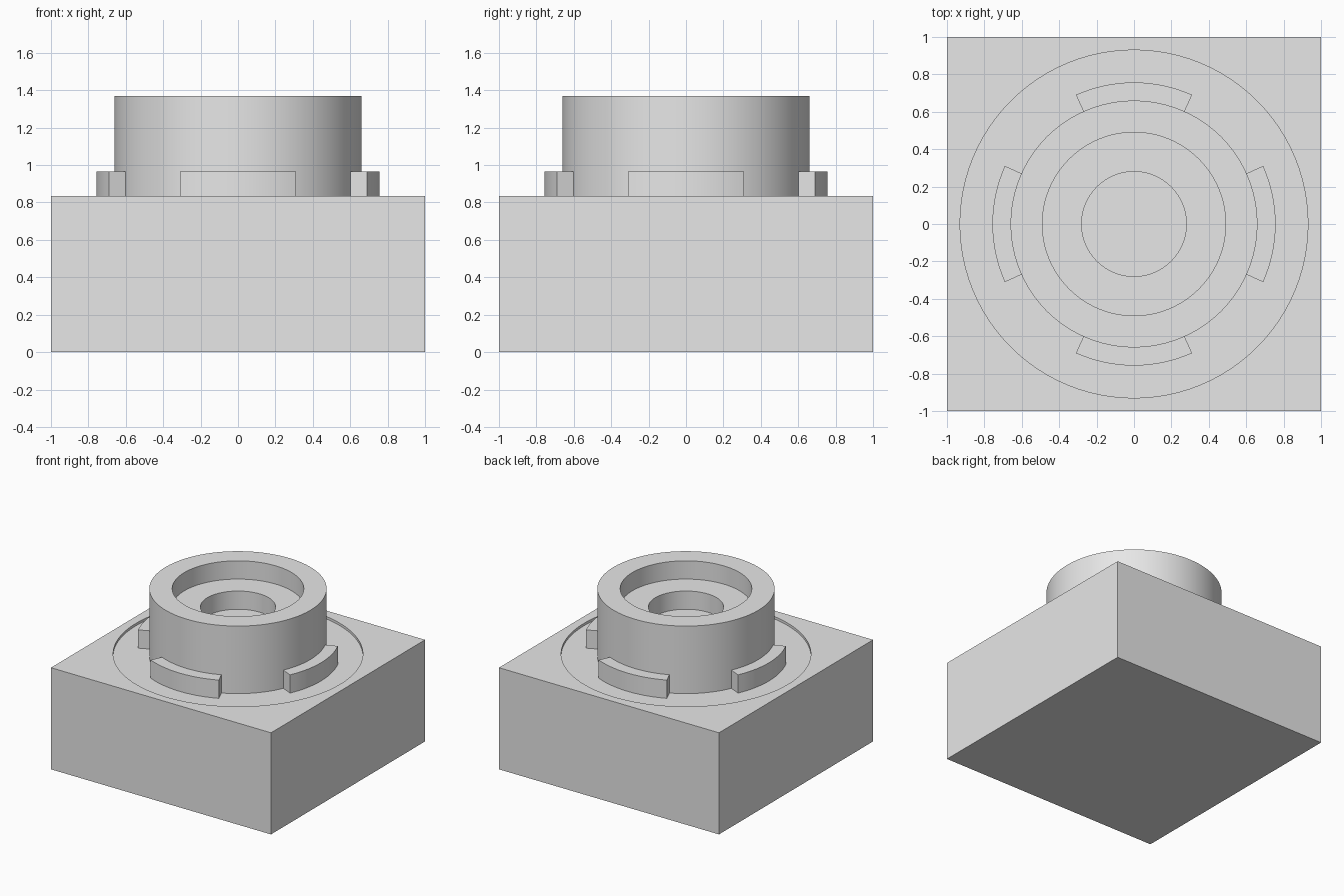
import bpy, bmesh, math

old = bpy.data.objects.get("Cube")
if old:
    bpy.data.objects.remove(old, do_unlink=True)

SEGMENTS = 96
BASE_TOP, RECESS_FLOOR = 0.835, 0.815
POST_TOP, BORE_FLOOR, HOLE_FLOOR = 1.37, 1.22, 1.07
POST_R, TAB_R = 0.66, 0.757

grey = bpy.data.materials.new("plain_grey")
grey.use_nodes = True
grey.diffuse_color = (0.8, 0.8, 0.8, 1)
grey.node_tree.nodes["Principled BSDF"].inputs["Base Color"].default_value = grey.diffuse_color


def make_object(name, bm):
    bmesh.ops.recalc_face_normals(bm, faces=bm.faces)
    mesh = bpy.data.meshes.new(name)
    bm.to_mesh(mesh)
    bm.free()
    mesh.materials.append(grey)
    obj = bpy.data.objects.new(name, mesh)
    bpy.context.collection.objects.link(obj)
    return obj


def smooth(obj):
    bpy.ops.object.select_all(action="DESELECT")
    obj.select_set(True)
    bpy.context.view_layer.objects.active = obj
    bpy.ops.object.shade_smooth_by_angle(angle=math.radians(30))


def lathe(name, profile):
    """Revolve (radius, height) points that start and end on the axis."""
    bm = bmesh.new()
    verts = [bm.verts.new((r, 0, z)) for r, z in profile]
    edges = [bm.edges.new(pair) for pair in zip(verts, verts[1:])]
    bmesh.ops.spin(bm, geom=verts + edges, cent=(0, 0, 0), axis=(0, 0, 1),
                   angle=math.tau, steps=SEGMENTS, use_merge=True)
    bmesh.ops.remove_doubles(bm, verts=bm.verts, dist=1e-5)
    obj = make_object(name, bm)
    smooth(obj)
    return obj


# Square base with a shallow round recess in its top
bm = bmesh.new()
bmesh.ops.create_cube(bm, size=2)
for v in bm.verts:
    v.co.z = BASE_TOP if v.co.z > 0 else 0
base = make_object("square_base", bm)

cutter = lathe("recess_cutter", [(0, RECESS_FLOOR), (0.93, RECESS_FLOOR),
                                 (0.93, BASE_TOP + 0.1), (0, BASE_TOP + 0.1)])
cut = base.modifiers.new("recess", "BOOLEAN")
cut.operation = "DIFFERENCE"
cut.solver = "EXACT"
cut.object = cutter
bpy.context.view_layer.objects.active = base
bpy.ops.object.modifier_apply(modifier=cut.name)
bpy.data.objects.remove(cutter, do_unlink=True)
smooth(base)

# Round post with a stepped blind bore
lathe("round_post", [(0, RECESS_FLOOR), (POST_R, RECESS_FLOOR), (POST_R, POST_TOP),
                     (0.49, POST_TOP), (0.49, BORE_FLOOR), (0.28, BORE_FLOOR),
                     (0.28, HOLE_FLOOR), (0, HOLE_FLOOR)])

# Four curved locking tabs around the foot of the post
half_angle, steps = math.radians(24.2), 14
for i, side in enumerate(("left", "back", "right", "front")):
    mid = i * math.pi / 2
    angles = [mid + half_angle * (2 * k / steps - 1) for k in range(steps + 1)]
    outline = [(TAB_R, a) for a in angles] + [(POST_R - 0.01, a) for a in reversed(angles)]
    bm = bmesh.new()
    face = bm.faces.new([bm.verts.new((r * math.cos(a), r * math.sin(a), RECESS_FLOOR))
                         for r, a in outline])
    raised = bmesh.ops.extrude_face_region(bm, geom=[face], use_keep_orig=True)
    for v in raised["geom"]:
        if isinstance(v, bmesh.types.BMVert):
            v.co.z = 0.965
    smooth(make_object(f"{side}_tab", bm))
